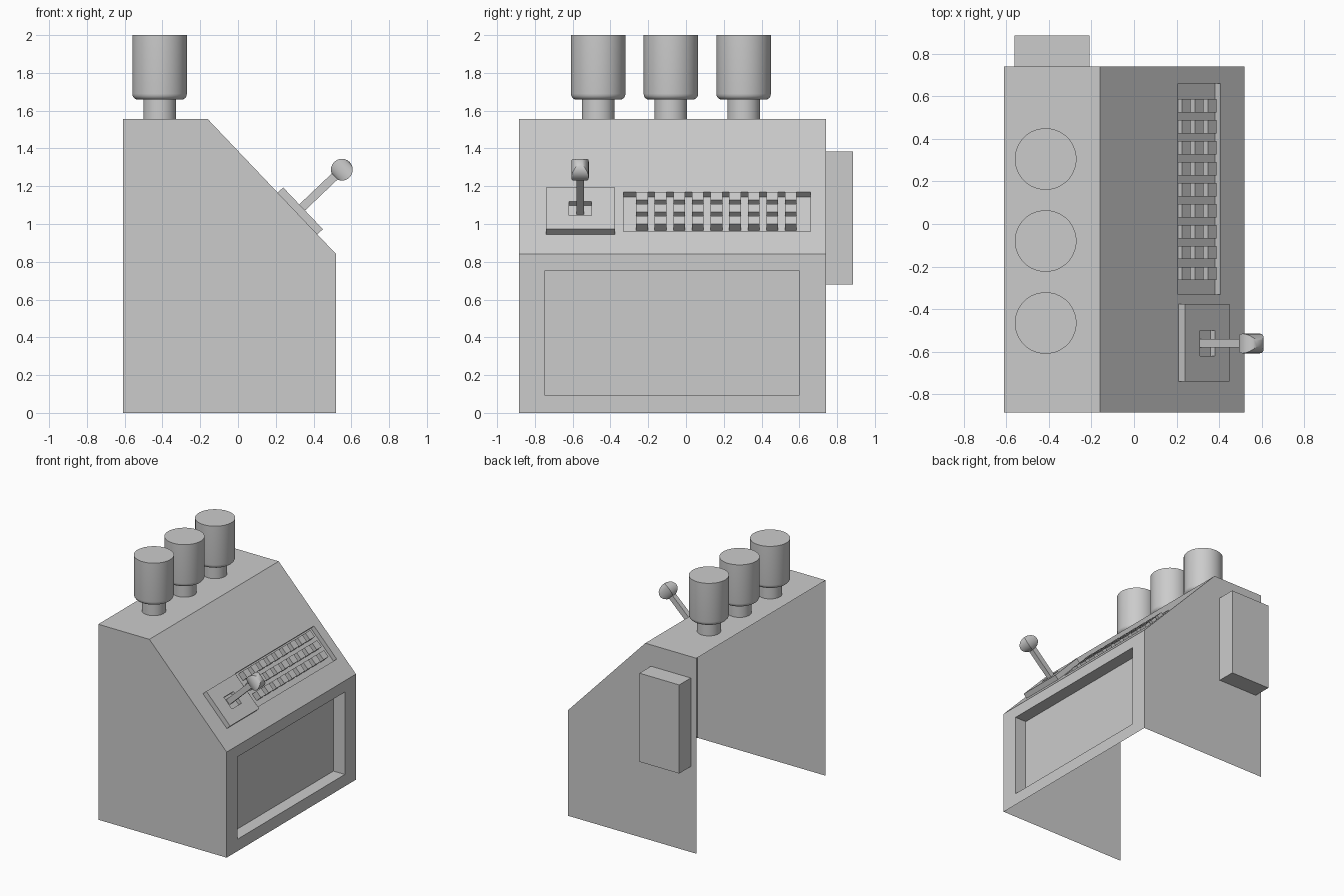
import bpy, bmesh, math
from mathutils import Matrix, Vector

if "Cube" in bpy.data.objects:
    bpy.data.objects.remove(bpy.data.objects["Cube"])

Y0, Y1 = -0.885, 0.74
PROFILE = [(-0.61, 0), (0.52, 0), (0.52, 0.84), (-0.16, 1.555), (-0.61, 1.555)]

# Frame of the sloped panel: local x runs down the slope, local z points outward
d = Vector((0.68, 0, -0.715)).normalized()
n = Vector((-d.z, 0, d.x))
SLOPE = Matrix(((d.x, 0, n.x, -0.16), (0, 1, 0, 0), (d.z, 0, n.z, 1.555), (0, 0, 0, 1)))


def add_object(name, bm, matrix=Matrix()):
    bmesh.ops.recalc_face_normals(bm, faces=bm.faces[:])
    bm.transform(matrix)
    mesh = bpy.data.meshes.new(name)
    bm.to_mesh(mesh)
    bm.free()
    ob = bpy.data.objects.new(name, mesh)
    bpy.context.collection.objects.link(ob)
    return ob


def add_box(bm, x, y, z):
    size = Matrix.Diagonal((x[1] - x[0], y[1] - y[0], z[1] - z[0], 1))
    centre = Matrix.Translation((sum(x) / 2, sum(y) / 2, sum(z) / 2))
    bmesh.ops.create_cube(bm, size=1, matrix=centre @ size)


def box(name, x, y, z, matrix=Matrix()):
    bm = bmesh.new()
    add_box(bm, x, y, z)
    return add_object(name, bm, matrix)


def activate(ob):
    bpy.ops.object.select_all(action='DESELECT')
    ob.select_set(True)
    bpy.context.view_layer.objects.active = ob


def cut(ob, cutter):
    mod = ob.modifiers.new("cut", 'BOOLEAN')
    mod.operation, mod.solver, mod.object = 'DIFFERENCE', 'EXACT', cutter
    activate(ob)
    bpy.ops.object.modifier_apply(modifier=mod.name)
    bpy.data.objects.remove(cutter)


def lathe(name, profile, sides, matrix):
    bm = bmesh.new()
    rings = []
    for r, z in profile:
        rings.append([bm.verts.new((r * math.cos(a), r * math.sin(a), z))
                      for a in [math.tau * (i + 0.5) / sides for i in range(sides)]])
    for a, b in zip(rings, rings[1:]):
        for i in range(sides):
            j = (i + 1) % sides
            bm.faces.new((a[i], a[j], b[j], b[i]))
    bm.faces.new(rings[0])
    bm.faces.new(rings[-1])
    bmesh.ops.remove_doubles(bm, verts=bm.verts[:], dist=1e-5)
    ob = add_object(name, bm, matrix)
    activate(ob)
    bpy.ops.object.shade_smooth_by_angle(angle=math.radians(35))
    return ob


# Cabinet: extruded side profile
bm = bmesh.new()
face = bm.faces.new([bm.verts.new((x, Y0, z)) for x, z in PROFILE])
ext = bmesh.ops.extrude_face_region(bm, geom=[face])
bmesh.ops.translate(bm, vec=(0, Y1 - Y0, 0),
                    verts=[v for v in ext["geom"] if isinstance(v, bmesh.types.BMVert)])
cabinet = add_object("cabinet", bm)

# Front recess and the key tray
cut(cabinet, box("recess_cutter", (0.42, 0.7), (-0.75, 0.60), (0.095, 0.75)))
cut(cabinet, box("tray_cutter", (0.532, 0.822), (-0.33, 0.66), (-0.037, 0.1), SLOPE))

# Open the bottom and the back
bm = bmesh.new()
bm.from_mesh(cabinet.data)
gone = [f for f in bm.faces if all(v.co.z < 0.001 for v in f.verts)
        or all(v.co.x < -0.609 for v in f.verts)]
bmesh.ops.delete(bm, geom=gone, context='FACES')
bm.to_mesh(cabinet.data)
bm.free()

# Keys: nine columns of three
bm = bmesh.new()
for col in range(9):
    y = -0.233 + col * 0.0985
    for row in range(3):
        s = 0.545 + row * 0.0876
        add_box(bm, (s, s + 0.058), (y - 0.031, y + 0.031), (-0.037, 0.014))
add_object("keys", bm, SLOPE)

# Lever plate with a square well
plate = box("lever_plate", (0.537, 0.842), (-0.74, -0.375), (-0.002, 0.04), SLOPE)
cut(plate, box("well_cutter", (0.64, 0.742), (-0.62, -0.50), (0.01, 0.1), SLOPE))

# Lever and its knob (square section, round outline)
box("lever", (0.661, 0.705), (-0.581, -0.541), (0.01, 0.30), SLOPE)
R = 0.058
knob = [(R * math.sqrt(2) * math.sin(a), -R * math.cos(a))
        for a in [math.pi * i / 10 for i in range(11)]]
knob = [(max(r, 0), z) for r, z in knob]
bm_matrix = SLOPE @ Matrix.Translation((0.683, -0.561, 0.33)) @ Matrix.Diagonal((1, 0.8, 1, 1))
lathe("lever_knob", knob, 4, bm_matrix)

# Three canisters on short necks
curve = [(0.115 + 0.03 * math.sin(a), 1.69 - 0.032 * math.cos(a))
         for a in [math.pi / 2 * i / 5 for i in range(6)]]
canister = [(0.087, 1.555), (0.087, 1.658)] + curve + [(0.145, 2.0)]
for i, y in enumerate((-0.465, -0.08, 0.305)):
    lathe(f"canister_{i + 1}", canister, 32, Matrix.Translation((-0.415, y, 0)))

# Side box
box("side_box", (-0.56, -0.21), (Y1, 0.885), (0.68, 1.385))
